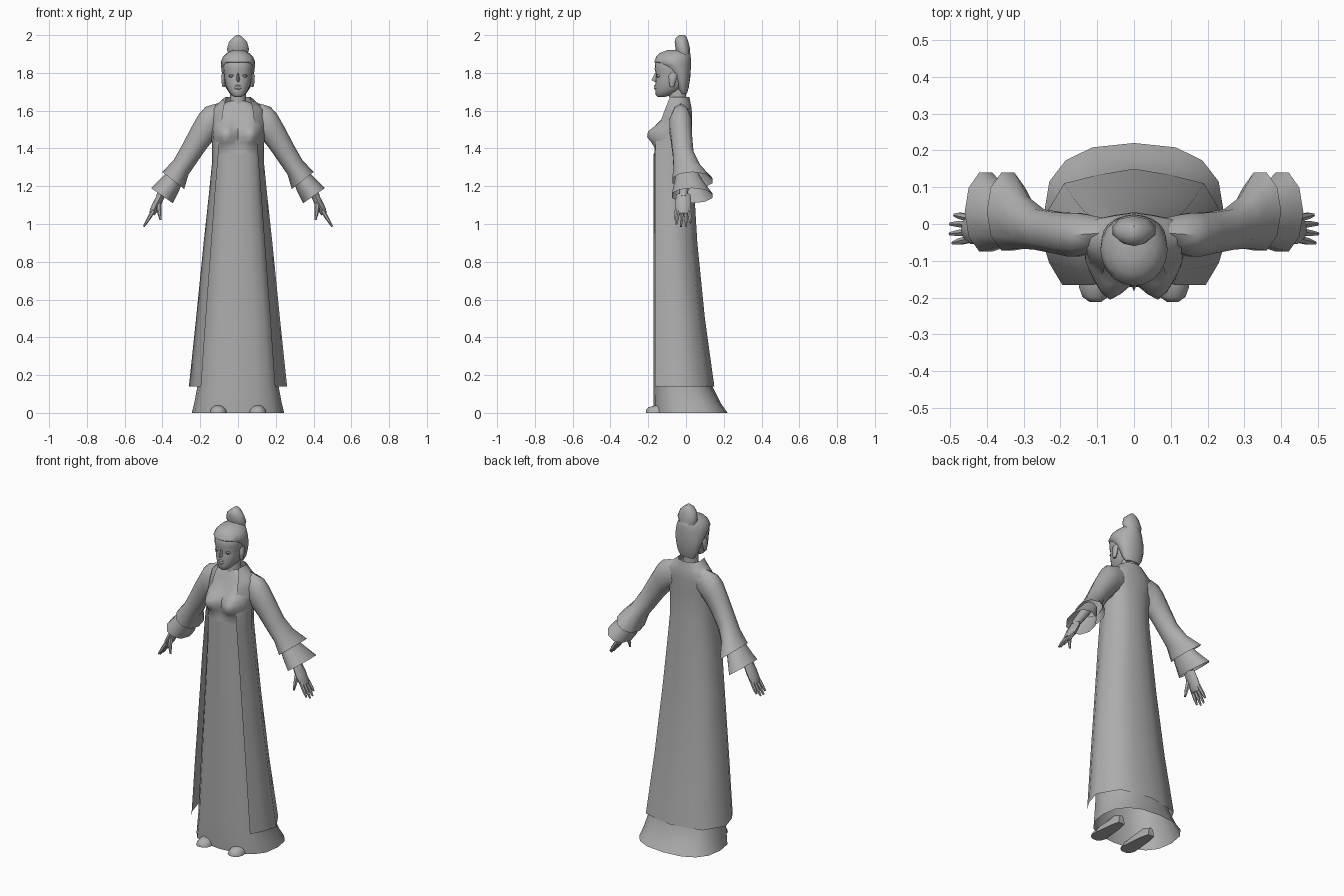
import bpy, bmesh, math
from mathutils import Vector

grey = bpy.data.materials.new("soft_grey")
grey.diffuse_color = (0.42, 0.42, 0.42, 1)


def loft(name, rings, closed=True, caps=(False, False), mirror=False, angle=50):
    """Skin a list of equal-length point rings into one smooth mesh."""
    bm = bmesh.new()
    rows = [[bm.verts.new(p) for p in r] for r in rings]
    n = len(rows[0])
    for a, b in zip(rows, rows[1:]):
        for i in range(n if closed else n - 1):
            j = (i + 1) % n
            bm.faces.new((a[i], a[j], b[j], b[i]))
    if caps[0]:
        bm.faces.new(rows[0][::-1])
    if caps[1]:
        bm.faces.new(rows[-1])
    bmesh.ops.recalc_face_normals(bm, faces=bm.faces)
    me = bpy.data.meshes.new(name)
    bm.to_mesh(me)
    bm.free()
    me.materials.append(grey)
    ob = bpy.data.objects.new(name, me)
    bpy.context.collection.objects.link(ob)
    if mirror:
        ob.modifiers.new("mirror", 'MIRROR').use_clip = False
    bpy.ops.object.select_all(action='DESELECT')
    bpy.context.view_layer.objects.active = ob
    ob.select_set(True)
    bpy.ops.object.shade_smooth_by_angle(angle=math.radians(angle))
    return ob


def oval(z, xs, yf, yb, n=16, p=1.0, x0=0.0):
    """Level oval; p below 1 makes it boxier."""
    c, r = (yf + yb) / 2, (yb - yf) / 2
    pts = []
    for i in range(n):
        s, k = math.sin(math.tau * i / n), -math.cos(math.tau * i / n)
        pts.append((x0 + xs * math.copysign(abs(s) ** p, s),
                    c + r * math.copysign(abs(k) ** p, k), z))
    return pts


def ovals(rows, **kw):
    return [oval(*r, **kw) for r in rows]


def tube(name, path, n=6, flat=1.0):
    """Mirrored tapering limb; path rows are x, y, z, radius."""
    rings = []
    d = (Vector(path[-1][:3]) - Vector(path[0][:3])).normalized()
    v = Vector((0, 1, 0))
    u = v.cross(d).normalized()
    for x, y, z, r in path:
        rings.append([Vector((x, y, z)) + u * r * math.cos(t) + v * r * flat * math.sin(t)
                      for t in (math.tau * i / n for i in range(n))])
    return loft(name, rings, caps=(True, True), mirror=True)


# Long inner dress, open underneath
loft("dress", ovals([
    (0.00, 0.245, -0.17, 0.22), (0.05, 0.232, -0.172, 0.185), (0.14, 0.215, -0.172, 0.14),
    (0.50, 0.185, -0.172, 0.09), (0.90, 0.15, -0.172, 0.045), (1.20, 0.128, -0.172, 0.025),
    (1.37, 0.122, -0.172, 0.02)], p=0.8))

# Upper body with bust swelling
torso = []
for z, xs, yf, yb in [
        (1.36, 0.122, -0.17, 0.02), (1.40, 0.126, -0.16, 0.02), (1.43, 0.13, -0.155, 0.02),
        (1.46, 0.132, -0.15, 0.02), (1.49, 0.135, -0.145, 0.02), (1.52, 0.135, -0.135, 0.02),
        (1.56, 0.135, -0.12, 0.02), (1.60, 0.125, -0.105, 0.015), (1.63, 0.09, -0.09, 0.01),
        (1.65, 0.05, -0.08, 0.0)]:
    ring = []
    for x, y, h in oval(z, xs, yf, yb, n=28, p=0.85):
        if y < -0.05:
            lift = 0.068 * math.exp(-((abs(x) - 0.068) / 0.05) ** 2 - ((z - 1.475) / 0.055) ** 2)
            y -= lift
        ring.append((x, y, h))
    torso.append(ring)
loft("torso", torso, caps=(False, True))

# Open long coat: z, front edge x, front edge y, side x, back y
coat = []
for z, xf, yf, xs, yb in [
        (0.14, 0.195, -0.165, 0.26, 0.15), (0.50, 0.17, -0.165, 0.222, 0.10),
        (0.90, 0.14, -0.165, 0.182, 0.06), (1.15, 0.122, -0.165, 0.155, 0.045),
        (1.32, 0.108, -0.165, 0.138, 0.035), (1.42, 0.10, -0.162, 0.138, 0.03),
        (1.50, 0.09, -0.15, 0.145, 0.03), (1.57, 0.082, -0.125, 0.15, 0.032),
        (1.61, 0.077, -0.11, 0.145, 0.03), (1.635, 0.072, -0.10, 0.11, 0.025),
        (1.672, 0.062, -0.085, 0.068, 0.018)]:
    m = (yf + yb) / 2
    half = [(xf, yf), (xf + 0.55 * (xs - xf), m + 0.62 * (yf - m)), (xs, m),
            (0.73 * xs, m + 0.75 * (yb - m)), (0.36 * xs, m + 0.9 * (yb - m))]
    coat.append([(x, y, z) for x, y in half] + [(0, yb, z)]
                + [(-x, y, z) for x, y in half[::-1]])
loft("coat", coat, closed=False)


def sleeve(name, rows):
    """Rows: outer x, outer z, inner x, inner z, front y, back y."""
    rings = []
    for ox, oz, ix, iz, yf, yb in rows:
        ring = []
        for i in range(10):
            t = math.tau * i / 10
            a = (1 + math.cos(t)) / 2
            ring.append((ix + (ox - ix) * a, (yf + yb) / 2 + (yb - yf) / 2 * math.sin(t) * 1.05,
                         iz + (oz - iz) * a))
        rings.append(ring)
    loft(name, rings, mirror=True)


# Wide sleeves with a second cuff beneath
sleeve("sleeve", [
    (0.07, 1.645, 0.09, 1.47, -0.06, 0.015), (0.125, 1.635, 0.12, 1.46, -0.08, 0.025),
    (0.172, 1.62, 0.13, 1.44, -0.088, 0.03), (0.205, 1.585, 0.142, 1.43, -0.088, 0.03),
    (0.245, 1.515, 0.17, 1.395, -0.08, 0.032), (0.30, 1.41, 0.215, 1.33, -0.07, 0.04),
    (0.34, 1.34, 0.262, 1.262, -0.066, 0.075), (0.40, 1.275, 0.285, 1.185, -0.072, 0.14)])
sleeve("under_cuff", [
    (0.355, 1.30, 0.29, 1.245, -0.05, 0.06), (0.395, 1.255, 0.31, 1.18, -0.06, 0.09),
    (0.46, 1.19, 0.345, 1.11, -0.075, 0.14)])

# Hands
tube("forearm", [(0.31, -0.01, 1.30, 0.03), (0.395, -0.012, 1.175, 0.024),
                 (0.415, -0.014, 1.14, 0.022)], n=8)
tube("palm", [(0.405, -0.014, 1.155, 0.02), (0.425, -0.014, 1.115, 0.022),
              (0.445, -0.014, 1.075, 0.021), (0.456, -0.014, 1.052, 0.015)], n=8, flat=1.9)
for i, (y, tip) in enumerate([(-0.043, 0.0), (-0.022, 0.012), (0.0, 0.01), (0.02, -0.008)]):
    tube(f"finger_{i + 1}", [(0.445, y * 0.9 - 0.002, 1.075, 0.011),
                             (0.472, y * 1.1, 1.03, 0.010),
                             (0.492 + tip * 0.6, y * 1.2, 0.998 - tip, 0.005)])
tube("thumb", [(0.42, -0.035, 1.115, 0.015), (0.418, -0.05, 1.07, 0.012),
               (0.41, -0.055, 1.022, 0.006)])

# Neck and head
loft("neck", ovals([(1.60, 0.055, -0.095, 0.0), (1.65, 0.042, -0.085, 0.0),
                    (1.74, 0.042, -0.10, 0.0)], n=12))
loft("head", ovals([
    (1.672, 0.018, -0.15, -0.115), (1.682, 0.034, -0.16, -0.075), (1.705, 0.052, -0.162, -0.03),
    (1.735, 0.066, -0.163, 0.0), (1.765, 0.072, -0.161, 0.01), (1.79, 0.074, -0.158, 0.01),
    (1.82, 0.078, -0.166, 0.01), (1.86, 0.08, -0.162, 0.01), (1.90, 0.05, -0.13, 0.0)],
    n=20, p=0.92), caps=(True, True))

# Facial features
loft("nose", [[(-0.007, -0.15, 1.80), (0, -0.164, 1.80), (0.007, -0.15, 1.80)],
              [(-0.013, -0.152, 1.765), (0, -0.183, 1.762), (0.013, -0.152, 1.765)],
              [(-0.009, -0.152, 1.752), (0, -0.166, 1.752), (0.009, -0.152, 1.752)]],
     caps=(True, True))
loft("lips", ovals([(1.712, 0.010, -0.166, -0.14), (1.719, 0.019, -0.17, -0.14),
                    (1.725, 0.022, -0.167, -0.14), (1.731, 0.018, -0.17, -0.14),
                    (1.737, 0.007, -0.166, -0.14)], n=10), caps=(True, True))
loft("eye", ovals([(1.775, 0.007, -0.152, -0.13), (1.781, 0.016, -0.157, -0.13),
                   (1.788, 0.014, -0.160, -0.13), (1.792, 0.007, -0.158, -0.13)],
                  n=8, x0=0.034), caps=(True, True), mirror=True)
loft("ear", ovals([(1.725, 0.007, -0.085, -0.065), (1.75, 0.012, -0.09, -0.055),
                   (1.785, 0.014, -0.092, -0.045), (1.80, 0.007, -0.08, -0.05)],
                  n=8, x0=0.075), caps=(True, True), mirror=True)

# Swept-up hair and topknot
loft("hair", ovals([
    (1.692, 0.045, -0.03, 0.005), (1.72, 0.064, -0.05, 0.014), (1.77, 0.078, -0.07, 0.022),
    (1.81, 0.087, -0.10, 0.025), (1.84, 0.09, -0.145, 0.026), (1.858, 0.091, -0.168, 0.026),
    (1.885, 0.08, -0.158, 0.025), (1.905, 0.06, -0.138, 0.022), (1.92, 0.028, -0.10, 0.01)],
    n=20), caps=(True, True))
loft("topknot", ovals([
    (1.86, 0.04, -0.04, 0.022), (1.925, 0.062, -0.055, 0.022), (1.965, 0.05, -0.06, 0.012),
    (1.985, 0.03, -0.055, 0.006), (2.0, 0.01, -0.035, -0.005)], n=10), caps=(True, True))

# Feet
loft("foot", [[(0.105 + 0.02 * k + w * math.cos(t), y, max(0.0, h * math.sin(t)))
               for t in (math.pi * i / 8 for i in range(9))]
              for k, y, w, h in [(0, 0.02, 0.02, 0.05), (0, -0.03, 0.032, 0.07),
                                 (0, -0.11, 0.04, 0.055), (0, -0.17, 0.045, 0.038),
                                 (0, -0.198, 0.035, 0.03), (0, -0.212, 0.015, 0.015)]],
     caps=(True, True), mirror=True)
